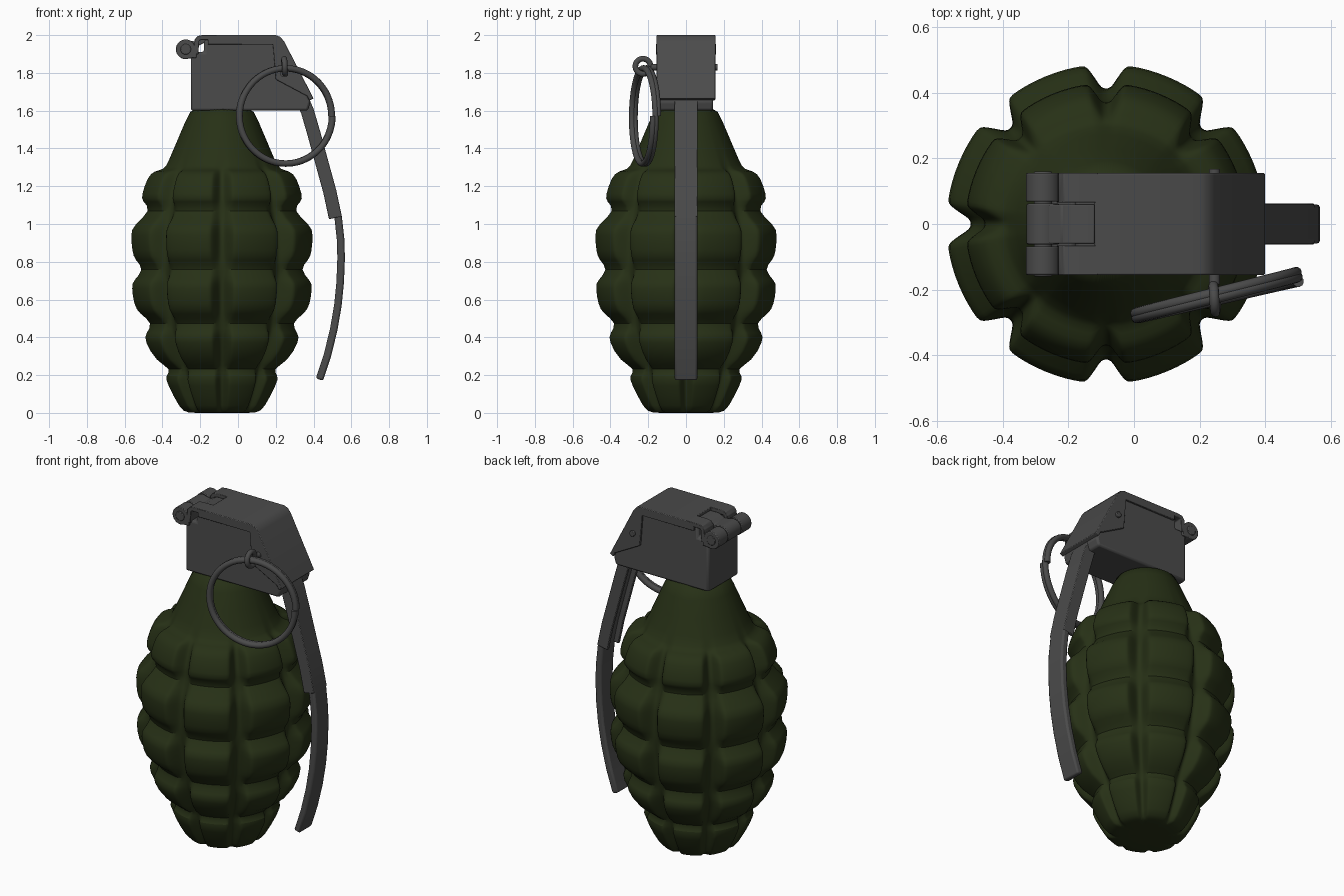
import bpy, bmesh, math
from mathutils import Vector, Matrix

if "Cube" in bpy.data.objects:
    bpy.data.objects.remove(bpy.data.objects["Cube"])


def material(name, rgb):
    m = bpy.data.materials.new(name)
    m.diffuse_color = (*rgb, 1)
    m.use_nodes = True
    m.node_tree.nodes["Principled BSDF"].inputs["Base Color"].default_value = m.diffuse_color
    return m


GREEN = material("olive_paint", (0.02, 0.03, 0.008))
STEEL = material("dark_steel", (0.07, 0.07, 0.07))


def finish(name, bm, mat=STEEL, bevel=0, angle=35, subsurf=0):
    bmesh.ops.recalc_face_normals(bm, faces=bm.faces)
    me = bpy.data.meshes.new(name)
    bm.to_mesh(me)
    bm.free()
    ob = bpy.data.objects.new(name, me)
    bpy.context.collection.objects.link(ob)
    me.materials.append(mat)
    bpy.ops.object.select_all(action='DESELECT')
    ob.select_set(True)
    bpy.context.view_layer.objects.active = ob
    bpy.ops.object.shade_smooth_by_angle(angle=math.radians(angle))
    if bevel:
        b = ob.modifiers.new("bevel", 'BEVEL')
        b.width, b.segments, b.limit_method = bevel, 2, 'ANGLE'
    if subsurf:
        s = ob.modifiers.new("smooth", 'SUBSURF')
        s.levels = s.render_levels = subsurf
    return ob


def prism(name, pts, y0, y1, bevel=0.006):
    """Extrude an x/z outline along y."""
    bm = bmesh.new()
    f = bm.faces.new([bm.verts.new((x, y0, z)) for x, z in pts])
    ext = bmesh.ops.extrude_face_region(bm, geom=[f])['geom']
    bmesh.ops.translate(bm, vec=(0, y1 - y0, 0),
                        verts=[v for v in ext if isinstance(v, bmesh.types.BMVert)])
    return finish(name, bm, bevel=bevel)


def strip(path, t):
    """Outline of a bent sheet: path is the outer edge, thickness goes to its right."""
    p = [Vector(q) for q in path]
    inner = []
    for i, q in enumerate(p):
        d = (p[min(i + 1, len(p) - 1)] - p[max(i - 1, 0)]).normalized()
        inner.append(q + Vector((d.y, -d.x)) * t)
    return [tuple(q) for q in p + inner[::-1]]


def rod(name, x, z, r, y0, y1, seg=32):
    return prism(name, [(x + r * math.cos(2 * math.pi * i / seg),
                         z + r * math.sin(2 * math.pi * i / seg)) for i in range(seg)],
                 y0, y1, 0.004)


def coil(name, matrix, radius, wire, turns, pitch, steps=72, sides=12):
    """Round wire wound around local z."""
    bm = bmesh.new()
    n = int(steps * turns)
    rings = []
    for i in range(n + 1):
        a = 2 * math.pi * i / steps
        h = pitch * (i / steps - turns / 2)
        ring = []
        for j in range(sides):
            b = 2 * math.pi * j / sides
            r = radius + wire * math.cos(b)
            ring.append(bm.verts.new(matrix @ Vector((r * math.cos(a), r * math.sin(a),
                                                      h + wire * math.sin(b)))))
        rings.append(ring)
    for r0, r1 in zip(rings, rings[1:]):
        for j in range(sides):
            k = (j + 1) % sides
            bm.faces.new((r0[j], r0[k], r1[k], r1[j]))
    bm.faces.new(rings[0])
    bm.faces.new(rings[-1])
    return finish(name, bm, angle=60)


# Segmented body: (height, lobe radius, groove radius)
PROFILE = [(0, .10, .10), (0, .19, .175), (.02, .225, .195), (.16, .297, .25), (.195, .305, .26),
           (.232, .265, .265), (.27, .355, .285), (.385, .418, .34), (.42, .41, .355),
           (.475, .365, .365), (.525, .445, .375), (.57, .473, .385), (.67, .487, .40),
           (.70, .477, .405), (.76, .412, .412), (.81, .467, .412), (.85, .483, .412),
           (.95, .49, .41), (.99, .48, .40), (1.075, .37, .37), (1.12, .43, .37),
           (1.15, .433, .365), (1.25, .40, .335), (1.28, .365, .315), (1.29, .308, .302),
           (1.32, .288, .288), (1.58, .178, .178), (1.62, .16, .16)]
LOBE = [(0, 0), (2, .04), (4, .4), (6.8, .93), (8.5, 1), (15, 1), (22.5, 1), (30, 1),
        (36.5, 1), (38.2, .93), (41, .4), (43, .04)]
CX = -.085
bm = bmesh.new()
rows = []
for z, ro, ri in PROFILE:
    row = []
    for k in range(8):
        for deg, w in LOBE:
            a = math.radians(45 * k + deg)
            r = ri + (ro - ri) * w
            row.append(bm.verts.new((CX + r * math.cos(a), r * math.sin(a), z)))
    rows.append(row)
for a, b in zip(rows, rows[1:]):
    for j in range(len(a)):
        k = (j + 1) % len(a)
        bm.faces.new((a[j], a[k], b[k], b[j]))
bm.faces.new(rows[0])
bm.faces.new(rows[-1])
finish("segmented_body", bm, GREEN, angle=50, subsurf=1)

# Fuse head block
prism("fuse_head", [(-.25, 1.6), (.37, 1.6), (.385, 1.65), (.215, 1.975), (-.18, 1.975),
                    (-.18, 1.91), (-.25, 1.91)], -.143, .143, .012)

# Folded cap: top sheet, side flanges and rear curls
prism("cap_sheet", strip([(-.12, 2.0), (.2, 2.0), (.225, 1.99), (.245, 1.965),
                          (.40, 1.665)], .025), -.155, .155, .004)
for s, side in ((-1, "front"), (1, "back")):
    prism("cap_flange_" + side, [(-.16, 1.99), (.22, 1.99), (.398, 1.665), (.36, 1.68),
                                 (.2, 1.765), (.185, 1.95), (-.16, 1.95)],
          s * .135, s * .155, .004)
    prism("cap_curl_" + side, strip([(-.235, 1.90), (-.23, 1.975), (-.215, 1.995),
                                     (-.19, 2.0), (-.11, 2.0)], .025), s * .065, s * .155, .004)
    rod("hinge_knuckle_" + side, -.277, 1.925, .052, s * .068, s * .155)
    prism("hinge_arm_" + side, [(-.28, 1.875), (-.22, 1.88), (-.22, 1.93), (-.28, 1.93)],
          s * .068, s * .155, .004)
rod("hinge_center", -.277, 1.925, .05, -.062, .062)
rod("hinge_pin", -.277, 1.925, .028, -.16, .16)
prism("hinge_tongue", strip([(-.28, 1.975), (-.22, 1.965), (-.18, 1.985), (-.12, 1.985)], .025),
      -.06, .06, .004)

# Safety lever with stiffening lips on its upper half
LEVER = [(.365, 1.69), (.40, 1.61), (.435, 1.49), (.487, 1.3), (.52, 1.18), (.55, 1.04),
         (.563, .92), (.566, .82), (.561, .69), (.549, .57), (.527, .44), (.493, .3), (.45, .17)]
prism("safety_lever", strip(LEVER, .04), -.06, .06, .01)
for s, side in ((-1, "front"), (1, "back")):
    prism("lever_lip_" + side, strip(LEVER[:6], .07), s * .042, s * .062, .004)

# Pull pin, its eye and the split ring
rod("pull_pin", .245, 1.83, .017, -.185, .168, 16)
coil("pin_eye", Matrix.Translation((.245, -.228, 1.835)) @ Matrix.Rotation(math.pi / 2, 4, 'Y'),
     .04, .015, 1.05, .012, 40)
tilt = Matrix.Rotation(math.radians(13.5), 4, 'Z') @ Matrix.Rotation(math.pi / 2, 4, 'X')
coil("pull_ring", Matrix.Translation((.252, -.22, 1.572)) @ tilt, .252, .017, 2, .014)
